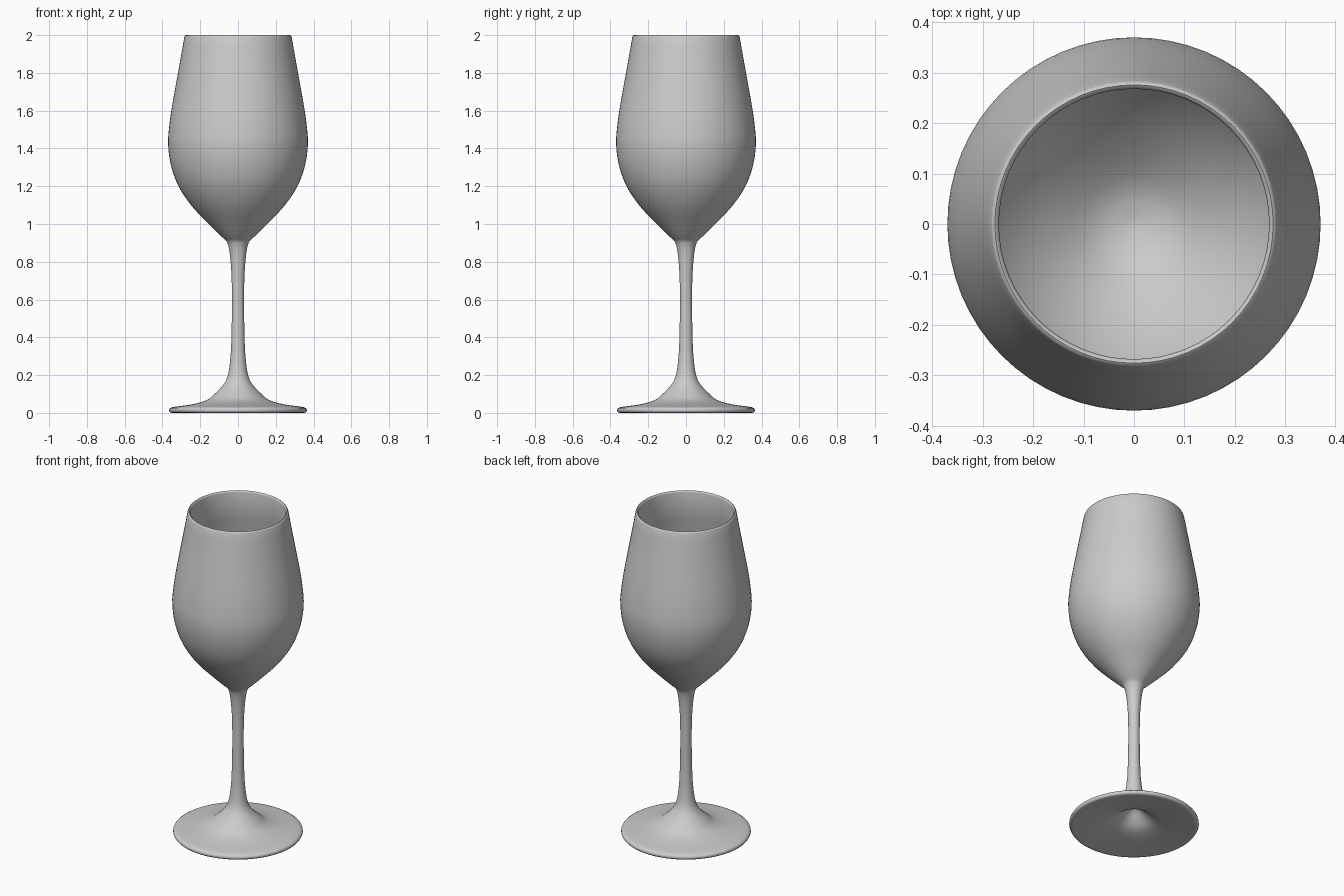
import bpy, bmesh, math

cube = bpy.data.objects.get("Cube")
if cube:
    bpy.data.objects.remove(cube, do_unlink=True)

SEGMENTS = 64

grey = bpy.data.materials.new("glass grey")
grey.use_nodes = True
grey.diffuse_color = (0.6, 0.6, 0.6, 1)
grey.node_tree.nodes["Principled BSDF"].inputs["Base Color"].default_value = (0.6, 0.6, 0.6, 1)


def smooth(points, steps=3):
    """Catmull-Rom curve through (radius, height) points."""
    pts = [points[0]] + points + [points[-1]]
    out = []
    for a, b, c, d in zip(pts, pts[1:], pts[2:], pts[3:]):
        for s in range(steps):
            t = s / steps
            out.append(tuple(
                0.5 * (2 * q + (r - p) * t + (2 * p - 5 * q + 4 * r - u) * t**2
                       + (3 * q - p - 3 * r + u) * t**3)
                for p, q, r, u in zip(a, b, c, d)))
    return out + [points[-1]]


def lathe(name, profile):
    """Spin a profile that starts and ends on the axis."""
    bm = bmesh.new()
    verts = [bm.verts.new((max(r, 0), 0, z)) for r, z in profile]
    edges = [bm.edges.new(pair) for pair in zip(verts, verts[1:])]
    bmesh.ops.spin(bm, geom=verts + edges, cent=(0, 0, 0), axis=(0, 0, 1),
                   angle=math.tau, steps=SEGMENTS, use_merge=True)
    bmesh.ops.remove_doubles(bm, verts=bm.verts, dist=0.0005)
    bmesh.ops.recalc_face_normals(bm, faces=bm.faces)
    mesh = bpy.data.meshes.new(name)
    bm.to_mesh(mesh)
    bm.free()
    mesh.materials.append(grey)
    obj = bpy.data.objects.new(name, mesh)
    bpy.context.collection.objects.link(obj)
    bpy.ops.object.select_all(action="DESELECT")
    obj.select_set(True)
    bpy.context.view_layer.objects.active = obj
    bpy.ops.object.shade_smooth_by_angle(angle=math.radians(50))
    return obj


# Hollow underside of the foot, rising to a rounded peak
underside = smooth([(0, 0.125), (0.03, 0.112), (0.07, 0.075), (0.12, 0.04),
                    (0.2, 0.02), (0.3, 0.006), (0.35, 0)])
# Rounded foot rim
foot_rim = [(0.36, 0.003), (0.365, 0.012), (0.363, 0.022), (0.352, 0.029)]
# Foot top, flaring up into the stem
foot_top = smooth([(0.34, 0.032), (0.24, 0.046), (0.165, 0.068), (0.125, 0.1),
                   (0.085, 0.14), (0.06, 0.18), (0.046, 0.24), (0.037, 0.33)])
stem = smooth([(0.034, 0.42), (0.032, 0.58), (0.034, 0.72), (0.041, 0.82),
               (0.05, 0.88), (0.06, 0.908)])
# Outer wall of the bowl
bowl_outside = smooth([(0.07, 0.918), (0.105, 0.95), (0.16, 1.005), (0.245, 1.095),
                       (0.315, 1.2), (0.355, 1.31), (0.37, 1.42), (0.365, 1.51),
                       (0.35, 1.62), (0.316, 1.81), (0.284, 1.99)])
# Rounded lip
lip = [(0.281, 1.997), (0.276, 2), (0.271, 1.997), (0.268, 1.99)]
# Inner wall of the bowl
bowl_inside = smooth([(0.3, 1.81), (0.334, 1.62), (0.349, 1.51), (0.354, 1.42),
                      (0.339, 1.31), (0.299, 1.21), (0.232, 1.11), (0.15, 1.025),
                      (0.07, 0.965), (0, 0.948)])

lathe("wine_glass", underside + foot_rim + foot_top + stem
      + bowl_outside + lip + bowl_inside)
